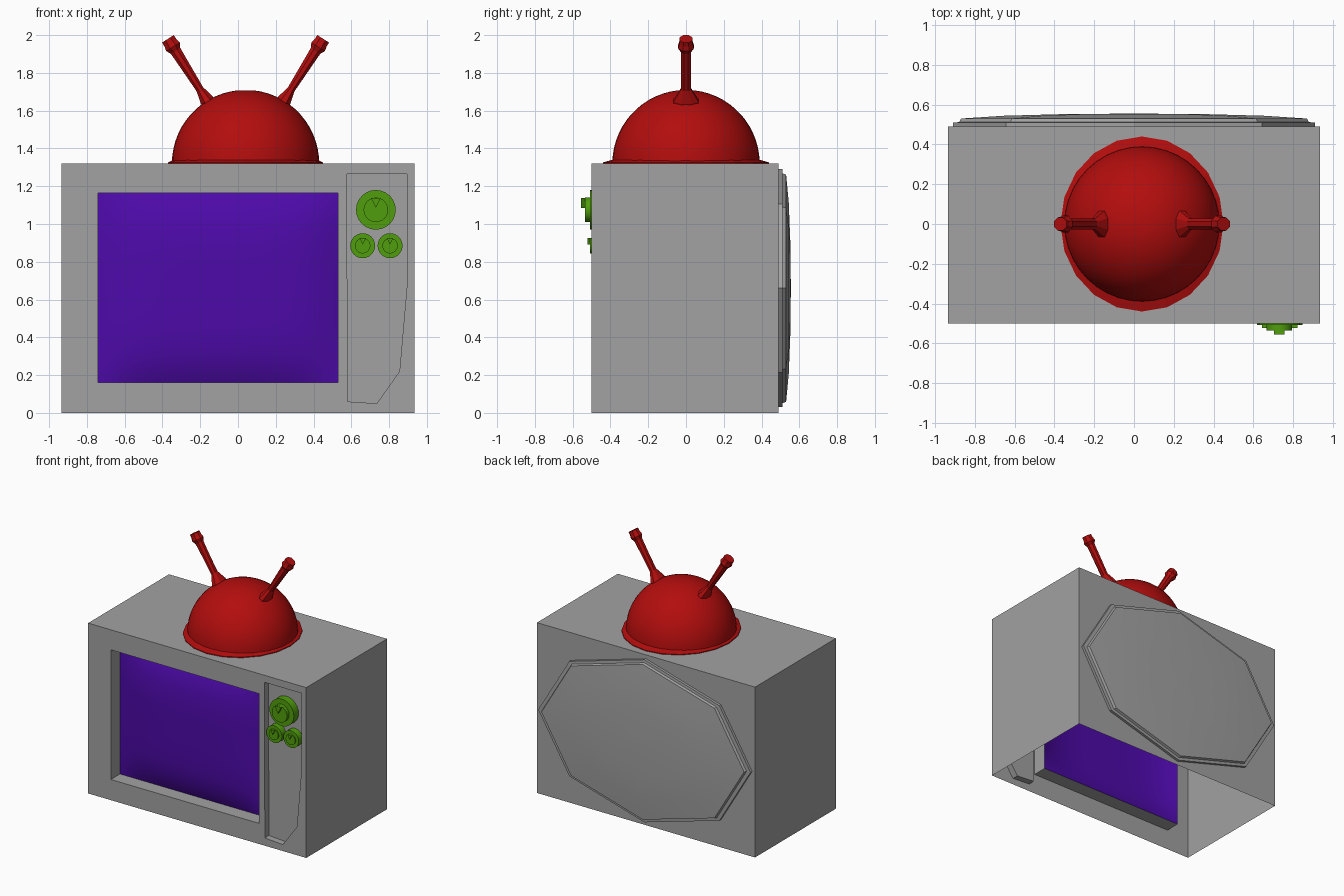
import bpy, bmesh, math
from mathutils import Vector, Matrix

if "Cube" in bpy.data.objects:
    bpy.data.objects.remove(bpy.data.objects["Cube"], do_unlink=True)


def material(name, rgb):
    m = bpy.data.materials.new(name)
    m.use_nodes = True
    m.diffuse_color = (*rgb, 1)
    m.node_tree.nodes["Principled BSDF"].inputs["Base Color"].default_value = (*rgb, 1)
    return m


GREY = material("cabinet grey", (0.36, 0.36, 0.36))
RED = material("antenna red", (0.45, 0.004, 0.004))
PURPLE = material("screen purple", (0.075, 0.003, 0.40))
GREEN = material("knob green", (0.08, 0.34, 0.004))


def finish(bm, name, mat, smooth=None):
    me = bpy.data.meshes.new(name)
    bm.to_mesh(me)
    bm.free()
    me.materials.append(mat)
    ob = bpy.data.objects.new(name, me)
    bpy.context.collection.objects.link(ob)
    if smooth:
        bpy.ops.object.select_all(action='DESELECT')
        bpy.context.view_layer.objects.active = ob
        ob.select_set(True)
        bpy.ops.object.shade_smooth_by_angle(angle=math.radians(smooth))
    return ob


def bridge(bm, a, b):
    for i in range(len(a)):
        j = (i + 1) % len(a)
        bm.faces.new((a[i], a[j], b[j], b[i]))


def loft(bm, rings, caps=(False, True)):
    """Skin a list of equal-length point rings."""
    loops = [[bm.verts.new(p) for p in r] for r in rings]
    for a, b in zip(loops, loops[1:]):
        bridge(bm, a, b)
    if caps[0]:
        bm.faces.new(loops[0][::-1])
    if caps[1]:
        bm.faces.new(loops[-1])
    bmesh.ops.recalc_face_normals(bm, faces=bm.faces)


def ellipse(n, rx, ry, phase=0.0):
    return [(rx * math.cos(phase + math.tau * i / n),
             ry * math.sin(phase + math.tau * i / n)) for i in range(n)]


def rect(x0, x1, z0, z1):
    return [(x0, z0), (x1, z0), (x1, z1), (x0, z1)]


FRONT, BACK = -0.5, 0.49
SCREEN = (-0.74, 0.53, 0.16, 1.165)
OUTER = rect(-0.935, 0.935, 0.0, 1.32)
PANEL = [(0.58, 0.06), (0.735, 0.05), (0.855, 0.22), (0.895, 0.68), (0.895, 1.265), (0.577, 1.265)]

# Cabinet: shell open underneath, with recesses for the screen and control panel
bm = bmesh.new()
loops = []
for outline in (OUTER, rect(*SCREEN), PANEL):
    vs = [bm.verts.new((x, FRONT, z)) for x, z in outline]
    loops.append(vs)
edges = [bm.edges.new((v[i], v[(i + 1) % len(v)])) for v in loops for i in range(len(v))]
bmesh.ops.triangle_fill(bm, use_beauty=True, use_dissolve=False, edges=edges, normal=(0, -1, 0))
for f in bm.faces:
    f.normal_update()
    if f.normal.y > 0:
        f.normal_flip()
front, hole, panel = loops
back = [bm.verts.new((v.co.x, BACK, v.co.z)) for v in front]
for i in range(1, 4):
    j = (i + 1) % 4
    bm.faces.new((front[j], front[i], back[i], back[j]))
bm.faces.new(back[::-1])
for ring, depth in ((hole, 0.115), (panel, 0.05)):
    inner = [bm.verts.new(v.co + Vector((0, depth, 0))) for v in ring]
    bridge(bm, ring, inner)
    if ring is panel:
        bm.faces.new(inner)
finish(bm, "cabinet", GREY)

# Bulging screen
x0, x1, z0, z1 = SCREEN
bm = bmesh.new()
bmesh.ops.create_grid(bm, x_segments=20, y_segments=20, size=1)
for v in bm.verts:
    u, w = v.co.x, v.co.y
    v.co = ((x0 + x1) / 2 + u * (x1 - x0) / 2,
            FRONT + 0.112 - 0.07 * (1 - u ** 4) * (1 - w ** 4),
            (z0 + z1) / 2 + w * (z1 - z0) / 2)
finish(bm, "screen", PURPLE, 60)

# Eight-sided domed back cover
bm = bmesh.new()
loft(bm, [[(x * s, y, 0.66 + z * s) for x, z in ellipse(8, 0.91, 0.63)]
          for s, y in ((1, BACK), (1, 0.51), (0.965, 0.512), (0.955, 0.53),
                       (0.72, 0.544), (0.4, 0.552), (0.02, 0.555))])
finish(bm, "back_cover", GREY, 25)

# Knobs: base disc, raised cap and pointer wedge
for name, x, z, r, faces in (("volume_knob", 0.73, 1.075, 0.105, (-0.508, -0.535, -0.555)),
                             ("left_tuning_knob", 0.805, 0.885, 0.066, (-0.5, -0.508, -0.522)),
                             ("right_tuning_knob", 0.66, 0.885, 0.066, (-0.5, -0.508, -0.522))):
    base, cap, tip = faces
    bm = bmesh.new()
    wedge = [(0, 0.1 * r), (0.25 * r, 0.6 * r), (-0.25 * r, 0.6 * r)]
    for outline, y0, y1 in ((ellipse(24, r, r), FRONT + 0.05, base),
                            (ellipse(24, r * 0.62, r * 0.62), base, cap),
                            (wedge, cap, tip)):
        loft(bm, [[(x + a, y, z + b) for a, b in outline] for y in (y0, y1)])
    finish(bm, name, GREEN, 30)

# Antenna base: half sphere on a thin faceted flange
DOME = Vector((0.04, 0, 1.32))
bm = bmesh.new()
loft(bm, [[DOME + Vector((x, y, 0.39 * math.sin(t))) for x, y in
           ellipse(40, 0.39 * math.cos(t), 0.39 * math.cos(t))]
          for t in (math.radians(6 * k) for k in range(15))])
finish(bm, "antenna_dome", RED, 40)
bm = bmesh.new()
loft(bm, [[DOME + Vector((x, y, h)) for x, y in ellipse(20, rx, ry)]
          for rx, ry, h in ((0.41, 0.44, 0), (0.41, 0.44, 0.006), (0.38, 0.39, 0.02))])
finish(bm, "dome_flange", RED)

# Antennas: flared foot, slim rod and faceted tip (along-axis, width, depth)
PROFILE = ((-0.03, 0.04, 0.075), (0.0, 0.04, 0.07), (0.07, 0.022, 0.03), (0.27, 0.03, 0.03),
           (0.31, 0.032, 0.03), (0.335, 0.046, 0.045), (0.36, 0.04, 0.038), (0.385, 0.04, 0.036))
for name, side in (("left_antenna", 1), ("right_antenna", -1)):
    axis = Vector((0.535 * side, 0, 0.845))
    across = Vector((0.845, 0, -0.535 * side))
    foot = DOME + Vector((0.205 * side, 0, 0.335))
    bm = bmesh.new()
    loft(bm, [[foot + axis * t + across * a + Vector((0, b, 0))
               for a, b in ellipse(8, w, d, math.pi / 8)] for t, w, d in PROFILE], (True, True))
    finish(bm, name, RED)
